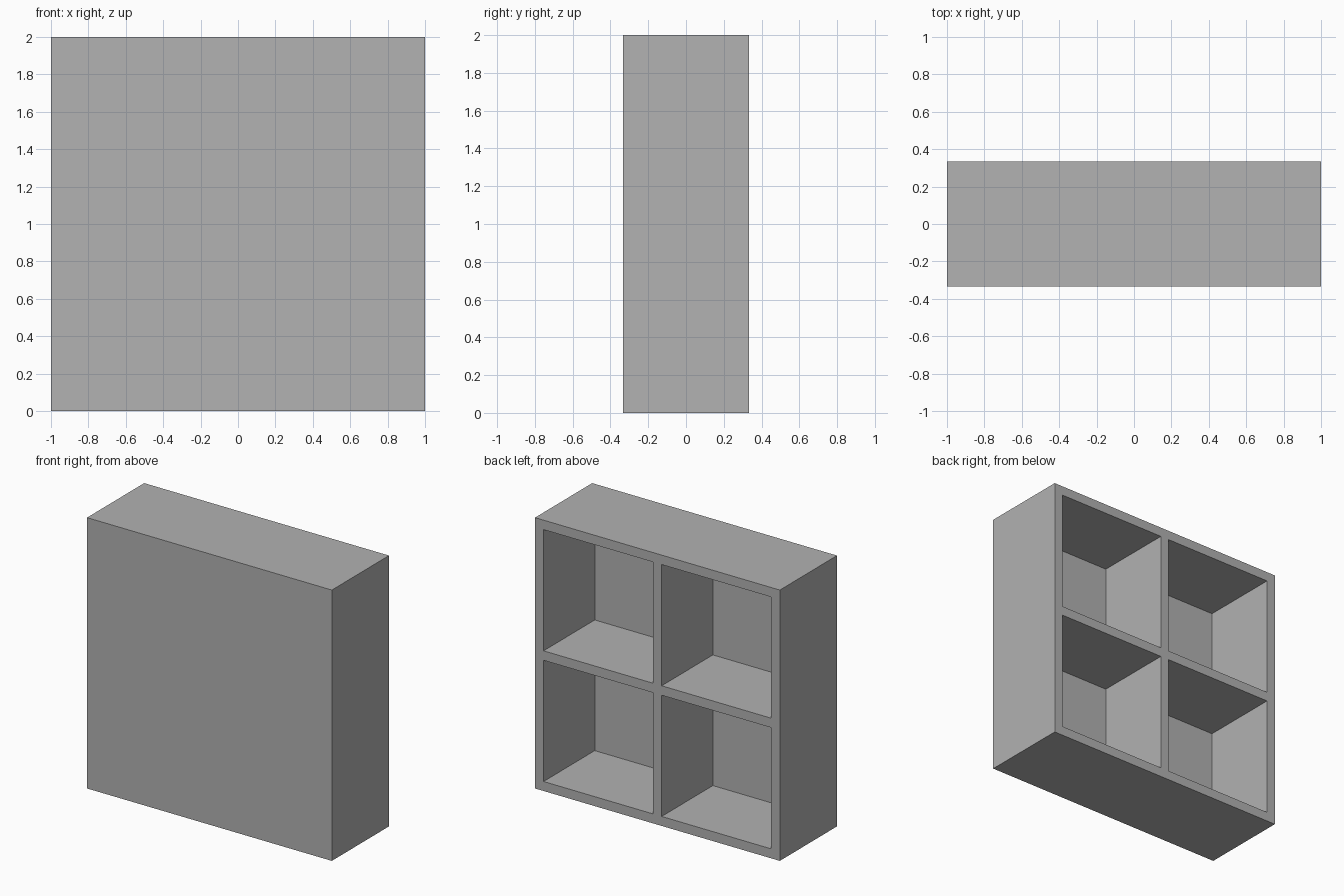
import bpy
import bmesh
from mathutils import Matrix, Vector

old = bpy.data.objects.get("Cube")
if old:
    bpy.data.objects.remove(old, do_unlink=True)

SIZE = 2.0         # width and height
DEPTH = 0.667
BOARD = 0.07       # thickness of every board
CELL = (SIZE - 3 * BOARD) / 2

grey = bpy.data.materials.new("plain grey")
grey.use_nodes = True
colour = (0.445, 0.445, 0.445, 1.0)
grey.diffuse_color = colour
grey.node_tree.nodes["Principled BSDF"].inputs["Base Color"].default_value = colour

# Solid block standing on the ground
bm = bmesh.new()
bmesh.ops.create_cube(bm, size=1.0)
bmesh.ops.scale(bm, vec=(SIZE, DEPTH, SIZE), verts=bm.verts)
bmesh.ops.transform(bm, matrix=Matrix.Translation((0, 0, SIZE / 2)), verts=bm.verts)

# Score the board edges along both directions
centre = Vector((0, 0, SIZE / 2))
for axis in (Vector((1, 0, 0)), Vector((0, 0, 1))):
    for side in (-1, 1):
        for offset in (BOARD / 2, BOARD / 2 + CELL):
            bmesh.ops.bisect_plane(
                bm, geom=bm.verts[:] + bm.edges[:] + bm.faces[:], dist=1e-5,
                plane_co=centre + axis * side * offset, plane_no=axis)

# Sink the four open compartments into the back, leaving a front panel
cells = [f for f in bm.faces
         if f.normal.y > 0.9 and abs(f.calc_area() - CELL * CELL) < 0.01]
sunk = bmesh.ops.extrude_discrete_faces(bm, faces=cells)["faces"]
bmesh.ops.translate(bm, vec=(0, BOARD - DEPTH, 0),
                    verts=list({v for f in sunk for v in f.verts}))

# Merge the scored strips on the plain outer sides
bmesh.ops.dissolve_limit(bm, angle_limit=0.02, verts=bm.verts[:], edges=bm.edges[:])
bmesh.ops.recalc_face_normals(bm, faces=bm.faces[:])

mesh = bpy.data.meshes.new("cubby_shelf")
bm.to_mesh(mesh)
bm.free()
mesh.materials.append(grey)
bpy.context.collection.objects.link(bpy.data.objects.new("cubby_shelf", mesh))
